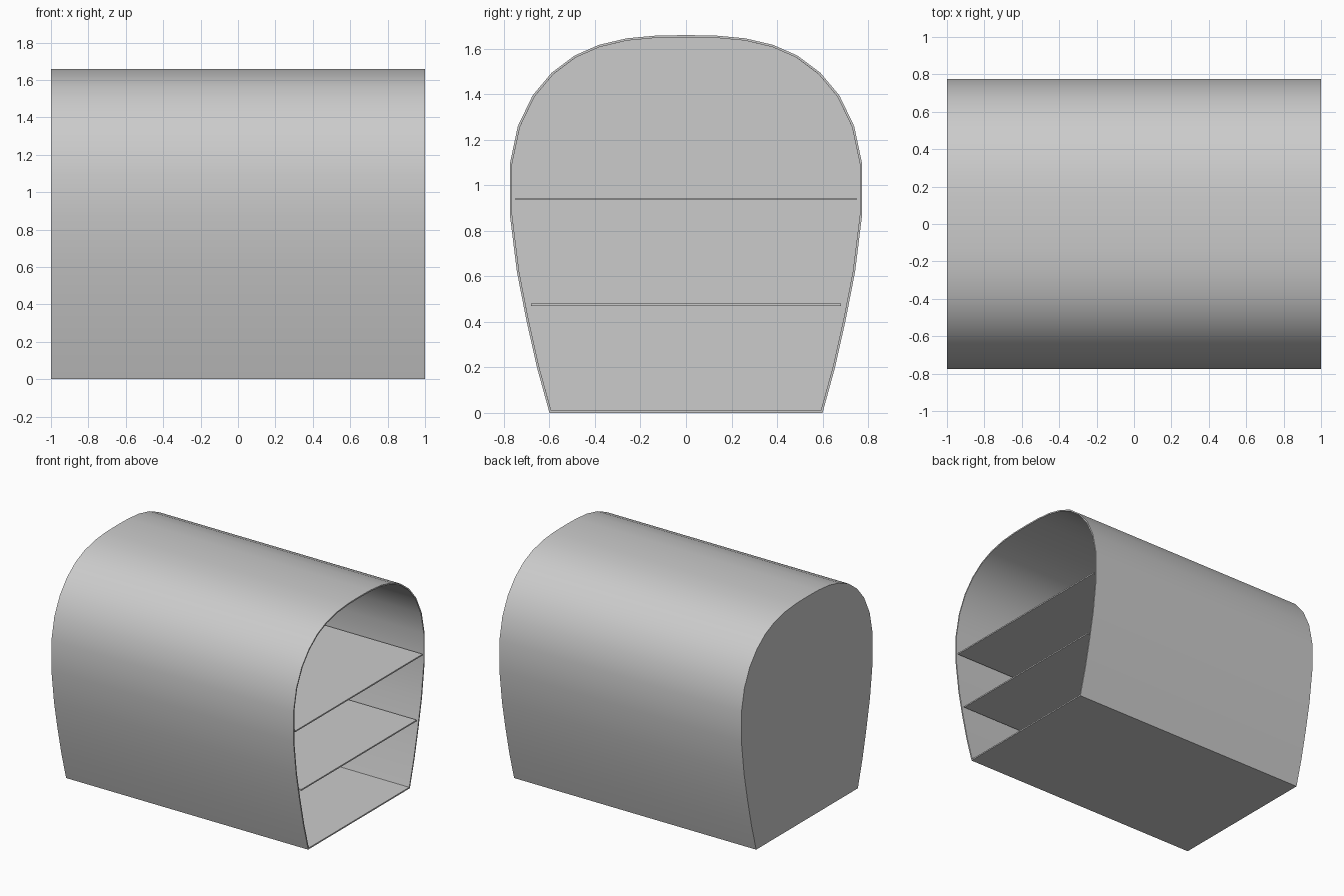
import bpy, bmesh

cube = bpy.data.objects.get("Cube")
if cube:
    bpy.data.objects.remove(cube, do_unlink=True)

WALL = 0.01

# One grey for the whole model
grey = bpy.data.materials.new("light_grey")
grey.use_nodes = True
COLOUR = (0.6, 0.6, 0.6, 1)
grey.diffuse_color = COLOUR
grey.node_tree.nodes["Principled BSDF"].inputs["Base Color"].default_value = COLOUR


def make_object(name, bm):
    bmesh.ops.recalc_face_normals(bm, faces=bm.faces)
    mesh = bpy.data.meshes.new(name)
    bm.to_mesh(mesh)
    bm.free()
    mesh.materials.append(grey)
    obj = bpy.data.objects.new(name, mesh)
    bpy.context.collection.objects.link(obj)
    return obj


# Half of the arched cross-section (y, z), mirrored into a full outline
half = [(0.6, 0), (0.655, 0.2), (0.702, 0.41), (0.743, 0.62), (0.774, 0.87),
        (0.774, 1.095), (0.739, 1.26), (0.674, 1.395), (0.59, 1.495),
        (0.49, 1.57), (0.383, 1.617), (0.26, 1.646), (0.13, 1.658)]
outline = half + [(0, 1.66)] + [(-y, z) for y, z in reversed(half)]

# Shell: closed at the -x end, open at the +x end
bm = bmesh.new()
back = bm.faces.new([bm.verts.new((-1, y, z)) for y, z in outline])
rim = bmesh.ops.extrude_edge_only(bm, edges=list(back.edges))["geom"]
for v in rim:
    if isinstance(v, bmesh.types.BMVert):
        v.co.x = 1
bmesh.ops.recalc_face_normals(bm, faces=bm.faces)
# make the closed end face outwards, so the wall grows inwards
if back.normal.x > 0:
    bmesh.ops.reverse_faces(bm, faces=bm.faces)
mesh = bpy.data.meshes.new("shell")
bm.to_mesh(mesh)
bm.free()
mesh.materials.append(grey)
shell = bpy.data.objects.new("shell", mesh)
bpy.context.collection.objects.link(shell)

solid = shell.modifiers.new("wall", 'SOLIDIFY')
solid.thickness = WALL
solid.offset = -1
solid.use_even_offset = True
solid.use_quality_normals = True

bpy.ops.object.select_all(action='DESELECT')
shell.select_set(True)
bpy.context.view_layer.objects.active = shell
bpy.ops.object.modifier_apply(modifier=solid.name)
bpy.ops.object.shade_smooth_by_angle(angle=0.6)

# Shelves: thin boards running the whole depth
for name, half_width, z in (("lower_shelf", 0.68, 0.475),
                            ("upper_shelf", 0.75, 0.94)):
    bm = bmesh.new()
    bmesh.ops.create_cube(bm, size=1)
    for v in bm.verts:
        v.co.x = 1 if v.co.x > 0 else -1 + WALL
        v.co.y *= 2 * half_width
        v.co.z = z + v.co.z * WALL
    make_object(name, bm)
